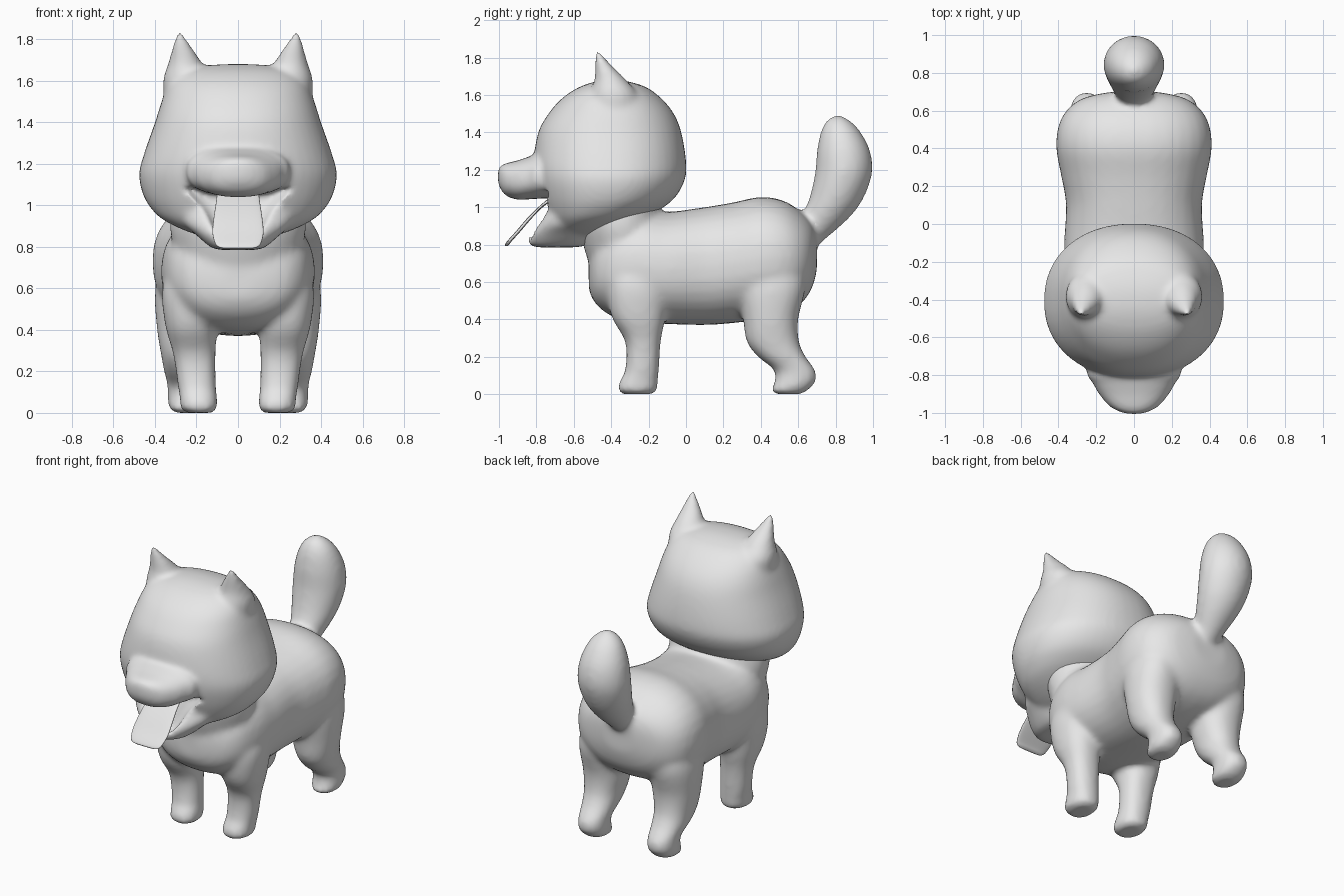
import bpy, bmesh, math

grey = bpy.data.materials.new("plain_grey")
grey.diffuse_color = (0.8, 0.8, 0.8, 1)


def spline(rows, t):
    """Smooth interpolation through a list of stations."""
    i = min(int(t), len(rows) - 2)
    f = t - i
    a, b = rows[max(i - 1, 0)], rows[i]
    c, d = rows[i + 1], rows[min(i + 2, len(rows) - 1)]
    return [q + 0.5 * f * (r - p + f * (2 * p - 5 * q + 4 * r - s + f * (3 * (q - r) + s - p)))
            for p, q, r, s in zip(a, b, c, d)]


def loft(bm, rows, upright=True, power=2.0, sides=32, steps=5):
    """Skin rounded rings. Upright: (z, y_front, y_back, x, half_x).
    Otherwise along y: (y, z_low, z_high, x, half_x)."""
    rings = []
    for k in range((len(rows) - 1) * steps + 1):
        h, lo, hi, x, rx = spline(rows, k / steps)
        ring = []
        for j in range(sides):
            a = 2 * math.pi * j / sides
            c, s = math.cos(a), math.sin(a)
            u = x + max(rx, 0.004) * math.copysign(abs(c) ** (2 / power), c)
            v = (lo + hi) / 2 + max((hi - lo) / 2, 0.004) * math.copysign(abs(s) ** (2 / power), s)
            ring.append(bm.verts.new((u, v, h) if upright else (u, h, v)))
        rings.append(ring)
    for r, q in zip(rings, rings[1:]):
        for j in range(sides):
            n = (j + 1) % sides
            bm.faces.new((r[j], r[n], q[n], q[j]))
    bm.faces.new(rings[0])
    bm.faces.new(rings[-1])


def finish(bm, name, helper=False):
    bmesh.ops.recalc_face_normals(bm, faces=bm.faces[:])
    for f in bm.faces:
        f.smooth = True
    me = bpy.data.meshes.new(name)
    bm.to_mesh(me)
    bm.free()
    me.materials.append(grey)
    ob = bpy.data.objects.new(name, me)
    bpy.context.collection.objects.link(ob)
    ob.hide_render = helper
    return ob


def remesh(ob, size):
    m = ob.modifiers.new("fuse", 'REMESH')
    m.mode = 'VOXEL'
    m.voxel_size = size
    m.use_smooth_shade = True


def soften(ob, count):
    m = ob.modifiers.new("soften", 'SMOOTH')
    m.factor = 0.5
    m.iterations = count


def boolean(ob, other, op):
    m = ob.modifiers.new(op.lower(), 'BOOLEAN')
    m.operation = op
    m.object = other
    m.solver = 'EXACT'


# Body: torso, neck, legs and tail fused together
bm = bmesh.new()
loft(bm, [(-0.52, .56, .70, 0, .08), (-0.50, .51, .78, 0, .19), (-0.46, .46, .86, 0, .27),
          (-0.38, .41, .95, 0, .33), (-0.25, .385, .99, 0, .365), (-0.1, .375, .975, 0, .37),
          (.1, .37, 1.0, 0, .36), (.25, .38, 1.025, 0, .385), (.4, .40, 1.055, 0, .412),
          (.52, .43, 1.035, 0, .40), (.61, .48, .98, 0, .35), (.67, .56, .92, 0, .26),
          (.70, .66, .86, 0, .12)], upright=False, power=2.3)
# neck
loft(bm, [(.70, -.52, -.15, 0, .27), (.80, -.55, -.12, 0, .31),
          (.92, -.57, -.12, 0, .33), (1.08, -.55, -.16, 0, .30)])
# tail
loft(bm, [(.78, .62, .69, 0, .04), (.85, .60, .77, 0, .075), (.95, .62, .88, 0, .115),
          (1.05, .66, .95, 0, .145), (1.18, .69, .995, 0, .162), (1.30, .70, .985, 0, .15),
          (1.40, .72, .935, 0, .115), (1.46, .75, .88, 0, .07), (1.49, .79, .83, 0, .02)])
for s in (-1, 1):
    # front leg
    loft(bm, [(0, -.34, -.18, s * .185, .06), (.02, -.365, -.155, s * .188, .088),
              (.07, -.355, -.15, s * .19, .09), (.13, -.325, -.145, s * .198, .092),
              (.28, -.325, -.135, s * .21, .102), (.42, -.40, -.11, s * .225, .125),
              (.6, -.42, -.1, s * .225, .14), (.75, -.36, -.15, s * .21, .09)], power=2.3)
    # rear leg
    loft(bm, [(0, .48, .61, s * .25, .05), (.02, .455, .65, s * .25, .082),
              (.07, .475, .695, s * .25, .088), (.13, .47, .69, s * .25, .09),
              (.20, .385, .64, s * .252, .105), (.28, .325, .605, s * .253, .118),
              (.40, .305, .60, s * .25, .14), (.58, .28, .64, s * .25, .15),
              (.75, .32, .62, s * .23, .13)], power=2.2)
body = finish(bm, "body")
remesh(body, 0.016)
soften(body, 14)

# Head: rounded skull, lower jaw and ears
bm = bmesh.new()
loft(bm, [(.84, -.68, -.48, 0, .14), (.88, -.72, -.36, 0, .26), (.93, -.74, -.25, 0, .36),
          (.98, -.76, -.15, 0, .415), (1.05, -.785, -.06, 0, .457), (1.15, -.81, -.005, 0, .477),
          (1.25, -.815, 0, 0, .452), (1.4, -.79, -.025, 0, .40), (1.5, -.735, -.065, 0, .368),
          (1.58, -.665, -.13, 0, .335), (1.64, -.575, -.21, 0, .28),
          (1.67, -.49, -.30, 0, .18), (1.68, -.43, -.36, 0, .06)], power=2.2, sides=48)
# jaw
loft(bm, [(.785, -.79, -.60, 0, .09), (.80, -.838, -.52, 0, .135), (.86, -.838, -.48, 0, .205),
          (.92, -.80, -.45, 0, .27), (1.0, -.76, -.45, 0, .28)], power=2.3)
for s in (-1, 1):
    # ear
    loft(bm, [(1.48, -.52, -.25, s * .25, .105), (1.60, -.51, -.26, s * .253, .108),
              (1.68, -.49, -.32, s * .255, .083), (1.75, -.487, -.39, s * .267, .053),
              (1.80, -.487, -.435, s * .277, .030), (1.84, -.487, -.465, s * .282, .010)])
head = finish(bm, "head")

# Open mouth cutter
bm = bmesh.new()
loft(bm, [(.83, -.80, -.74, 0, .06), (.88, -.95, -.72, 0, .11), (.97, -.98, -.69, 0, .165),
          (1.04, -.98, -.67, 0, .225), (1.09, -.98, -.67, 0, .275)], power=4)
mouth = finish(bm, "mouth_cutter", helper=True)

# Muzzle, merged on after the mouth is cut
bm = bmesh.new()
loft(bm, [(-1.005, 1.13, 1.20, 0, .035), (-.99, 1.095, 1.222, 0, .085),
          (-.96, 1.06, 1.235, 0, .135), (-.90, 1.04, 1.25, 0, .185), (-.84, 1.042, 1.27, 0, .22),
          (-.79, 1.045, 1.285, 0, .25), (-.65, 1.05, 1.28, 0, .26)], upright=False, power=2.4)
muzzle = finish(bm, "muzzle_helper", helper=True)

remesh(head, 0.016)
boolean(head, mouth, 'DIFFERENCE')
boolean(head, muzzle, 'UNION')
remesh(head, 0.014)
soften(head, 8)

# Tongue hanging out of the mouth
bm = bmesh.new()
loft(bm, [(1.06, -.72, -.68, 0, .10), (1.0, -.79, -.765, 0, .108), (.94, -.85, -.825, 0, .117),
          (.87, -.91, -.885, 0, .123), (.82, -.955, -.93, 0, .112),
          (.80, -.968, -.945, 0, .095), (.792, -.965, -.955, 0, .07)], power=3)
finish(bm, "tongue")
